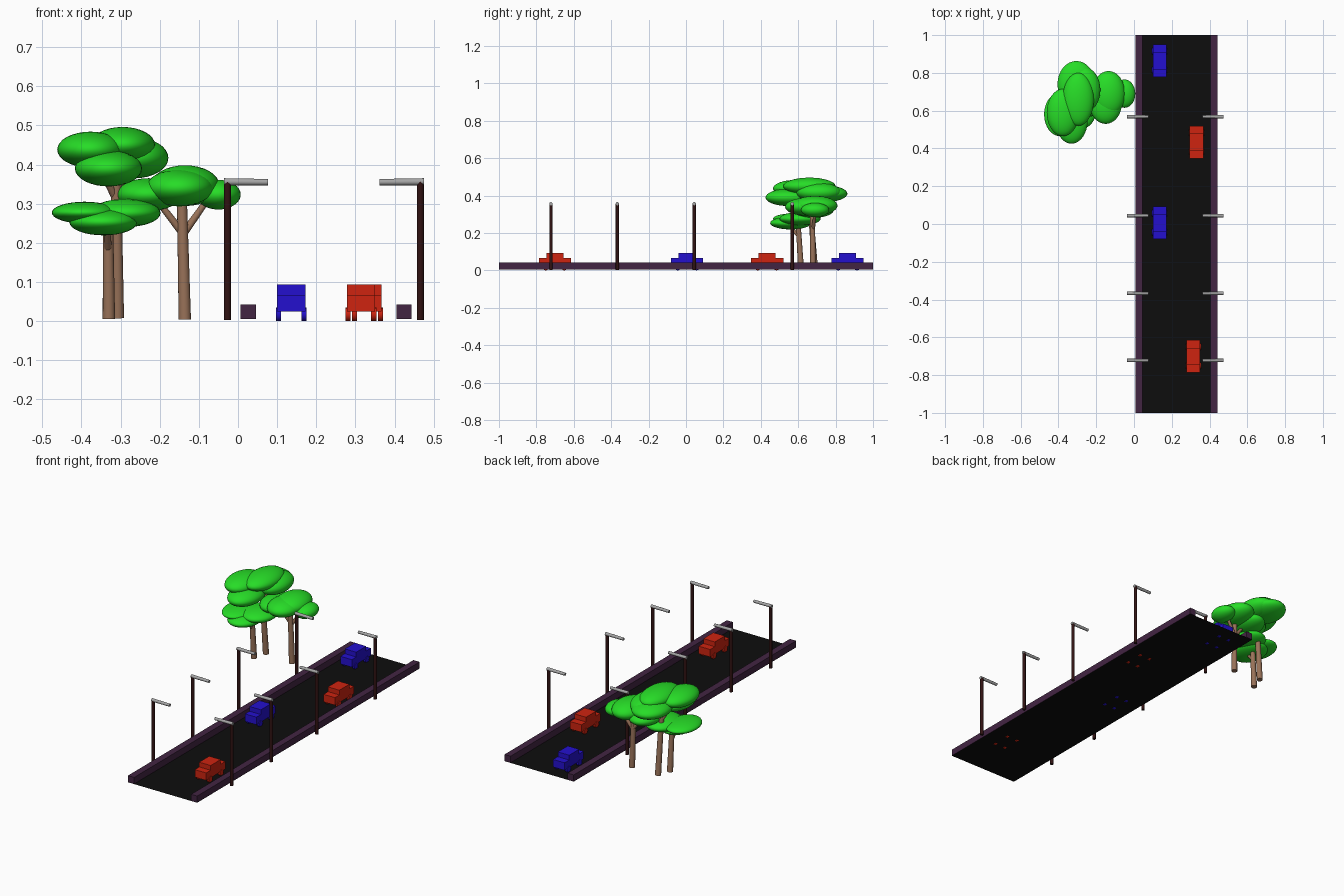
import bpy, math
from mathutils import Vector


def mat(name, rgb):
    m = bpy.data.materials.new(name)
    m.diffuse_color = (*rgb, 1)
    return m


ASPHALT = mat("asphalt black", (0.004, 0.004, 0.004))
CURB = mat("curb purple", (0.055, 0.018, 0.055))
BLUE = mat("car blue", (0.017, 0.005, 0.62))
RED = mat("car red", (0.62, 0.017, 0.005))
POLE = mat("pole maroon", (0.03, 0.006, 0.006))
GREY = mat("lamp grey", (0.38, 0.38, 0.38))
BARK = mat("bark brown", (0.32, 0.17, 0.10))
LEAF = mat("leaf green", (0.02, 0.72, 0.02))


def finish(name, material, smooth=False):
    ob = bpy.context.object
    ob.name = name
    ob.data.materials.append(material)
    if smooth:
        bpy.ops.object.shade_smooth_by_angle()
    return ob


def box(name, lo, hi, material):
    lo, hi = Vector(lo), Vector(hi)
    bpy.ops.mesh.primitive_cube_add(size=1, location=(lo + hi) / 2)
    bpy.context.object.scale = hi - lo
    return finish(name, material)


def rod(name, a, b, r1, r2, material, sides=16):
    a, b = Vector(a), Vector(b)
    d = b - a
    bpy.ops.mesh.primitive_cone_add(vertices=sides, radius1=r1, radius2=r2, depth=d.length,
                                    location=(a + b) / 2,
                                    rotation=d.to_track_quat('Z', 'Y').to_euler())
    return finish(name, material, True)


def blob(name, center, radii):
    bpy.ops.mesh.primitive_uv_sphere_add(segments=32, ring_count=16, radius=1, location=center)
    bpy.context.object.scale = radii
    return finish(name, LEAF, True)


# Road surface with a curb along each side
bpy.ops.mesh.primitive_plane_add(size=1, location=(0.225, 0, 0.004))
bpy.context.object.scale = (0.436, 2, 1)
finish("road", ASPHALT)
box("left_curb", (0.007, -1, 0.005), (0.046, 1, 0.042), CURB)
box("right_curb", (0.405, -1, 0.005), (0.443, 1, 0.042), CURB)


# Cars: stepped body with four wheels
def car(x, y, material):
    box("car_body", (x - 0.036, y - 0.086, 0.024), (x + 0.036, y + 0.086, 0.067), material)
    box("car_cabin", (x - 0.036, y - 0.046, 0.066), (x + 0.036, y + 0.044, 0.094), material)
    for sx in (-1, 1):
        for sy in (-1, 1):
            wx, wy = x + sx * 0.033, y + sy * 0.05
            rod("car_wheel", (wx - 0.0065, wy, 0.017), (wx + 0.0065, wy, 0.017),
                0.017, 0.017, material)


car(0.136, 0.006, BLUE)
car(0.136, 0.864, BLUE)
car(0.331, 0.434, RED)
car(0.314, -0.70, RED)

# Street lamps on both sides, arms reaching over the road
for y in (-0.722, -0.367, 0.044, 0.568):
    for x, s in ((-0.027, 1), (0.466, -1)):
        rod("lamp_post", (x, y, 0.003), (x, y, 0.357), 0.009, 0.009, POLE)
        rod("lamp_arm", (x - s * 0.009, y, 0.356), (x + s * 0.104, y, 0.355), 0.009, 0.008, GREY)

# Tree trunks and forks
rod("right_trunk", (-0.136, 0.68, 0.004), (-0.143, 0.675, 0.30), 0.016, 0.013, BARK)
rod("right_branch", (-0.138, 0.68, 0.225), (-0.085, 0.69, 0.30), 0.010, 0.008, BARK)
rod("right_branch", (-0.142, 0.68, 0.225), (-0.20, 0.67, 0.30), 0.010, 0.008, BARK)
rod("tall_trunk", (-0.307, 0.69, 0.008), (-0.312, 0.66, 0.39), 0.016, 0.013, BARK)
rod("tall_branch", (-0.311, 0.67, 0.31), (-0.36, 0.62, 0.41), 0.010, 0.008, BARK)
rod("tall_branch", (-0.311, 0.67, 0.31), (-0.27, 0.70, 0.40), 0.010, 0.008, BARK)
rod("low_trunk", (-0.33, 0.615, 0.006), (-0.332, 0.60, 0.25), 0.016, 0.013, BARK)
rod("low_branch", (-0.332, 0.605, 0.18), (-0.335, 0.55, 0.24), 0.010, 0.008, BARK)

# Foliage clumps of the tall, low and right trees
for c, r in (
        ((-0.377, 0.59, 0.438), (0.085, 0.125, 0.046)),
        ((-0.263, 0.71, 0.417), (0.085, 0.12, 0.052)),
        ((-0.331, 0.55, 0.390), (0.086, 0.125, 0.046)),
        ((-0.295, 0.66, 0.450), (0.083, 0.14, 0.046)),
        ((-0.305, 0.74, 0.410), (0.10, 0.123, 0.045))):
    blob("tall_foliage", c, r)
for c, r in (
        ((-0.392, 0.58, 0.277), (0.084, 0.115, 0.028)),
        ((-0.344, 0.56, 0.253), (0.087, 0.11, 0.034)),
        ((-0.288, 0.61, 0.276), (0.09, 0.11, 0.036))):
    blob("low_foliage", c, r)
for c, r in (
        ((-0.135, 0.69, 0.346), (0.088, 0.12, 0.052)),
        ((-0.150, 0.64, 0.340), (0.086, 0.11, 0.047)),
        ((-0.228, 0.68, 0.323), (0.082, 0.11, 0.042)),
        ((-0.050, 0.69, 0.323), (0.057, 0.075, 0.038))):
    blob("right_foliage", c, r)
